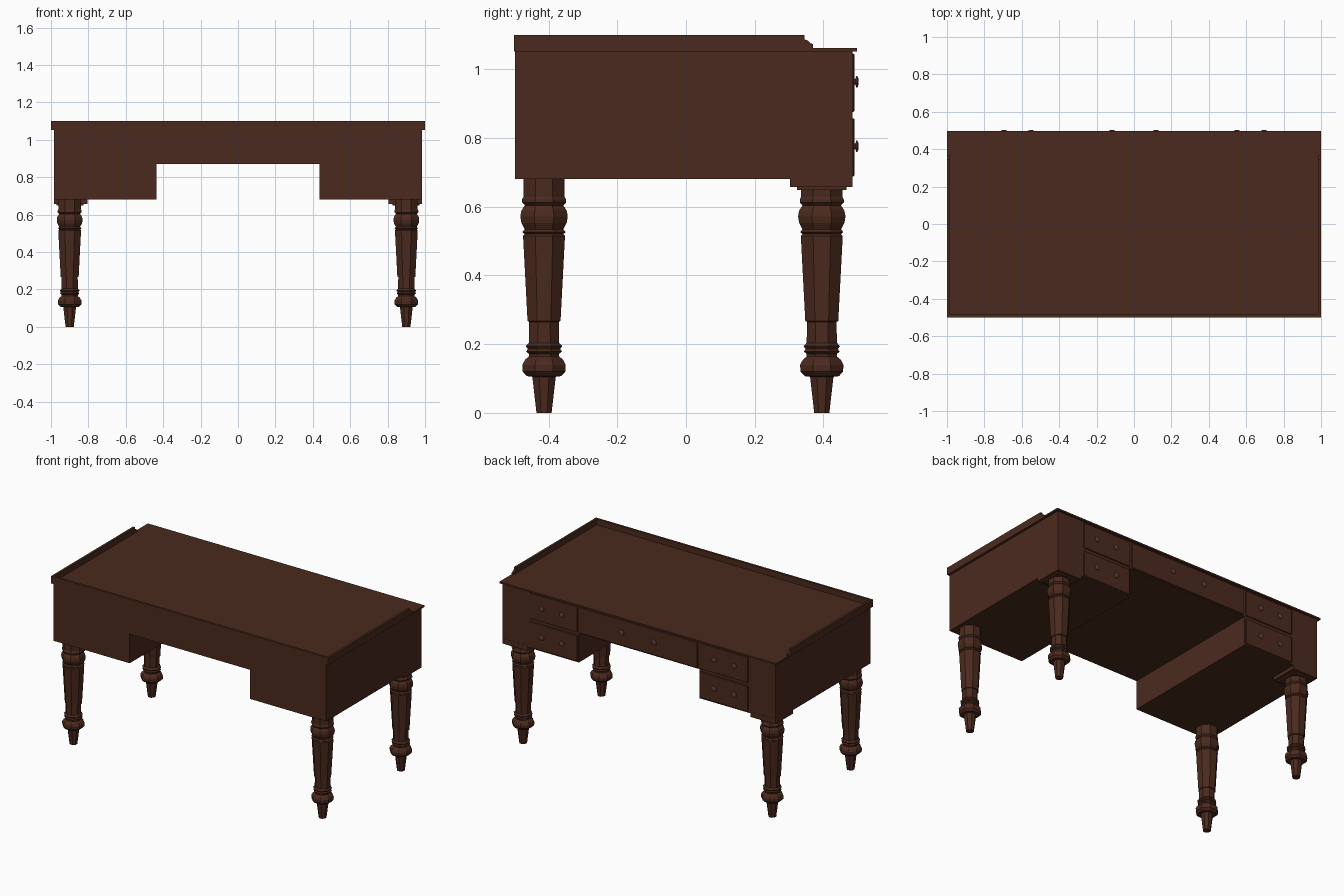
import bpy, bmesh, math
from mathutils import Matrix

if "Cube" in bpy.data.objects:
    bpy.data.objects.remove(bpy.data.objects["Cube"])


def material(name, rgb):
    m = bpy.data.materials.new(name)
    m.diffuse_color = (*rgb, 1)
    m.use_nodes = True
    m.node_tree.nodes["Principled BSDF"].inputs["Base Color"].default_value = m.diffuse_color
    return m


wood = material("dark_wood", (0.07, 0.023, 0.013))
knob_wood = material("knob_wood", (0.12, 0.05, 0.035))


def finish(name, bm, mat):
    bmesh.ops.recalc_face_normals(bm, faces=bm.faces)
    me = bpy.data.meshes.new(name)
    bm.to_mesh(me)
    bm.free()
    me.materials.append(mat)
    ob = bpy.data.objects.new(name, me)
    bpy.context.collection.objects.link(ob)
    return ob


def box(name, x0, x1, y0, y1, z0, z1, bevel=0):
    bm = bmesh.new()
    bmesh.ops.create_cube(bm, size=1)
    for v in bm.verts:
        v.co = ((x0, x1)[v.co.x > 0], (y0, y1)[v.co.y > 0], (z0, z1)[v.co.z > 0])
    if bevel:
        bmesh.ops.bevel(bm, geom=bm.edges[:], offset=bevel, segments=1, affect='EDGES')
    return finish(name, bm, wood)


def prism(name, pts, axis, lo, hi):
    """Extrude a 2D outline along x (points are y,z) or y (points are x,z)."""
    bm = bmesh.new()
    place = (lambda a, b, t: (t, a, b)) if axis == 'x' else (lambda a, b, t: (a, t, b))
    face = bm.faces.new([bm.verts.new(place(a, b, lo)) for a, b in pts])
    new = bmesh.ops.extrude_face_region(bm, geom=[face])['geom']
    shift = (hi - lo, 0, 0) if axis == 'x' else (0, hi - lo, 0)
    bmesh.ops.translate(bm, vec=shift, verts=[g for g in new if isinstance(g, bmesh.types.BMVert)])
    return finish(name, bm, wood)


def turned(name, profile, sides, loc, mat, rot=None):
    """Stack polygon rings from (half width, height) pairs, flats facing the axes."""
    bm = bmesh.new()
    k = 1 / math.cos(math.pi / sides)
    rings = []
    for r, z in profile:
        angles = [(i + 0.5) * math.tau / sides for i in range(sides)]
        rings.append([bm.verts.new((r * k * math.cos(a), r * k * math.sin(a), z)) for a in angles])
    for a, b in zip(rings, rings[1:]):
        for i in range(sides):
            j = (i + 1) % sides
            bm.faces.new((a[i], a[j], b[j], b[i]))
    bm.faces.new(rings[0])
    bm.faces.new(rings[-1])
    if rot:
        bm.transform(rot)
    ob = finish(name, bm, mat)
    ob.location = loc
    return ob


# Carcass with kneehole cut through from front to back
prism("carcass", [(-0.985, 0.68), (-0.435, 0.68), (-0.435, 0.87), (0.435, 0.87),
                  (0.435, 0.68), (0.985, 0.68), (0.985, 1.053), (-0.985, 1.053)],
      'y', -0.497, 0.484)

# Table top and the low gallery rail round three sides
box("table_top", -1, 1, -0.5, 0.498, 1.052, 1.062)
box("gallery_front", -1, 1, -0.5, -0.485, 1.06, 1.1)
rail = [(-0.5, 1.06), (0.37, 1.06), (0.37, 1.073), (0.362, 1.075), (0.354, 1.083),
        (0.345, 1.087), (0.345, 1.1), (-0.5, 1.1)]

leg_profile = [(0.022, 0), (0.034, 0.105), (0.05, 0.107), (0.062, 0.12), (0.063, 0.14),
               (0.055, 0.155), (0.044, 0.164), (0.044, 0.172), (0.052, 0.178), (0.047, 0.186),
               (0.053, 0.194), (0.044, 0.204), (0.043, 0.265), (0.048, 0.267), (0.061, 0.515),
               (0.056, 0.52), (0.063, 0.526), (0.056, 0.534), (0.066, 0.553), (0.069, 0.572),
               (0.066, 0.588), (0.056, 0.604), (0.064, 0.612), (0.064, 0.621), (0.06, 0.628)]
knob_profile = [(0.008, 0), (0.008, 0.004), (0.017, 0.006), (0.016, 0.01), (0.008, 0.013)]
face_back = Matrix.Rotation(-math.pi / 2, 4, 'X')


def knob(name, x, z):
    turned(name, knob_profile, 12, (x, 0.489, z), knob_wood, face_back)


for s, side in ((-1, "left"), (1, "right")):
    def span(a, b):
        return sorted((s * a, s * b))

    prism(side + "_gallery", rail, 'x', *span(0.985, 1))
    # Corner block and plate above the leg on the drawer side
    box(side + "_corner_block", *span(0.805, 0.985), 0.302, 0.485, 0.657, 0.69)
    box(side + "_leg_plate", *span(0.827, 0.971), 0.323, 0.467, 0.648, 0.66)
    # Eight-sided legs
    turned(side + "_front_leg", leg_profile + [(0.06, 0.685)], 8, (s * 0.9, -0.413, 0), wood)
    turned(side + "_back_leg", leg_profile + [(0.06, 0.65)], 8, (s * 0.9, 0.395, 0), wood)
    # Two stacked pedestal drawers with paired knobs
    for row, z0, z1 in (("lower", 0.688, 0.857), ("upper", 0.876, 1.045)):
        box(f"{side}_{row}_drawer", *span(0.442, 0.79), 0.47, 0.49, z0, z1, 0.003)
        for n, x in enumerate((0.55, 0.695)):
            knob(f"{side}_{row}_knob_{n + 1}", s * x, (z0 + z1) / 2 + 0.003)
    knob(side + "_centre_knob", s * 0.117, 0.963)

# Wide drawer over the kneehole
box("centre_drawer", -0.425, 0.425, 0.47, 0.49, 0.876, 1.045, 0.003)
